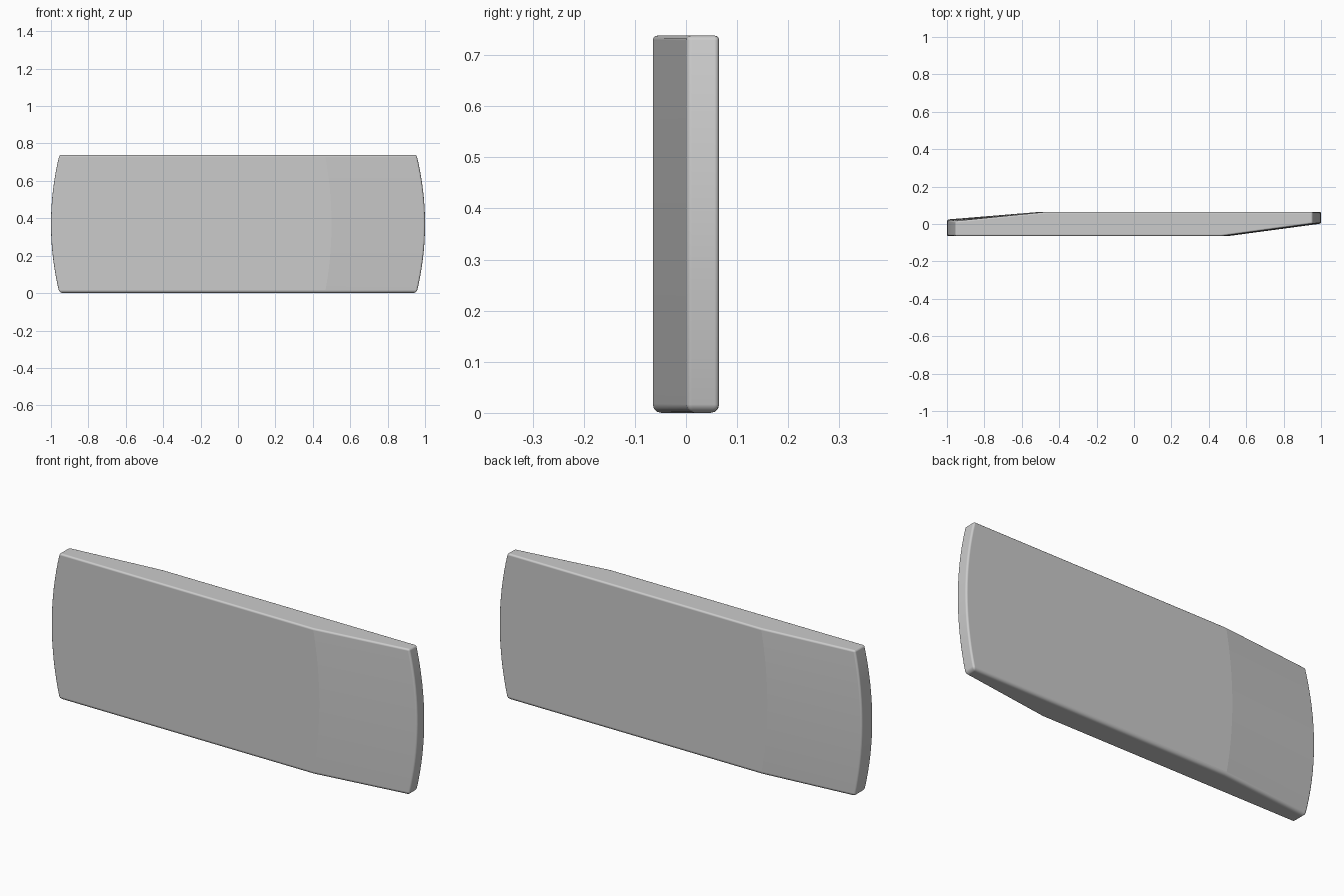
import bpy, bmesh, math

if "Cube" in bpy.data.objects:
    bpy.data.objects.remove(bpy.data.objects["Cube"])

H, T, ROWS = 0.738, 0.065, 16   # height, half thickness, rows up the height


def section(z):
    # Plan outline at height z: ends bow outward and each end tapers on one side
    t = (2 * z / H - 1) ** 2
    end = 1.0 - 0.045 * t
    bend = 0.50 - 0.035 * t
    return [(-end, -T), (bend, -T), (end, 0.002),
            (end, T), (-bend, T), (-end, 0.024 - 0.008 * t)]


# Slab body lofted from stacked outlines
bm = bmesh.new()
rings = []
for i in range(ROWS + 1):
    z = H * i / ROWS
    rings.append([bm.verts.new((x, y, z)) for x, y in section(z)])
for a, b in zip(rings, rings[1:]):
    for i in range(6):
        j = (i + 1) % 6
        bm.faces.new((a[i], a[j], b[j], b[i]))
bm.faces.new(rings[0][::-1])
bm.faces.new(rings[-1])
bmesh.ops.recalc_face_normals(bm, faces=bm.faces)

# Rounded rim: wider along the bottom, thin elsewhere; taper bends stay crisp
weight = bm.edges.layers.float.new("bevel_weight_edge")
for f in bm.faces:
    f.smooth = True
for e in bm.edges:
    angle = e.calc_face_angle()
    if angle > math.radians(30):
        low = max(v.co.z for v in e.verts) < 0.001
        e[weight] = 1.0 if low else 0.55
    elif angle > math.radians(4):
        e.smooth = False

mesh = bpy.data.meshes.new("tapered_slab")
bm.to_mesh(mesh)
bm.free()
slab = bpy.data.objects.new("tapered_slab", mesh)
bpy.context.collection.objects.link(slab)

bevel = slab.modifiers.new("rounded_rim", 'BEVEL')
bevel.limit_method = 'WEIGHT'
bevel.width = 0.017
bevel.segments = 3
bevel.harden_normals = True
